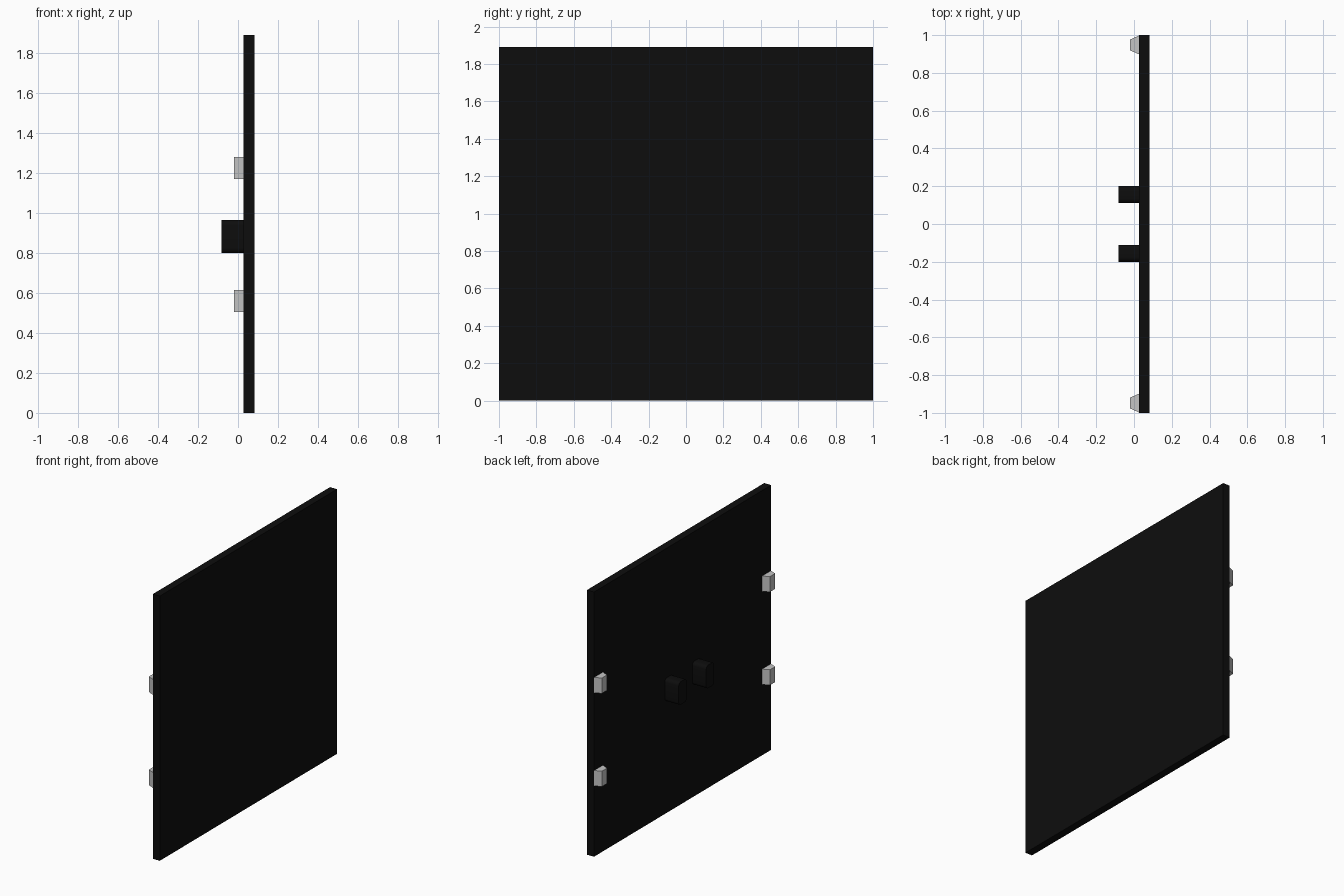
import bpy
import bmesh

cube = bpy.data.objects.get("Cube")
if cube:
    bpy.data.objects.remove(cube, do_unlink=True)


def material(name, colour):
    mat = bpy.data.materials.new(name)
    mat.use_nodes = True
    mat.diffuse_color = (*colour, 1)
    mat.node_tree.nodes["Principled BSDF"].inputs["Base Color"].default_value = (*colour, 1)
    return mat


black = material("black", (0.004, 0.004, 0.004))
grey = material("light_grey", (0.55, 0.55, 0.55))


def box(name, low, high, mat, taper=1.0):
    """Box between two corners; taper narrows the -x end in y."""
    bm = bmesh.new()
    bmesh.ops.create_cube(bm, size=1)
    for v in bm.verts:
        if v.co.x < 0:
            v.co.y *= taper
        for i in range(3):
            v.co[i] = (low[i] + high[i]) / 2 + v.co[i] * (high[i] - low[i])
    mesh = bpy.data.meshes.new(name)
    bm.to_mesh(mesh)
    bm.free()
    mesh.materials.append(mat)
    obj = bpy.data.objects.new(name, mesh)
    bpy.context.collection.objects.link(obj)
    return obj


# Upright square panel
FACE = 0.027
box("panel", (FACE, -1, 0), (0.082, 1, 1.89), black)

for side, label in ((1, "back"), (-1, "front")):
    # Tapered clips near the panel edges
    for z, level in ((0.505, "lower"), (1.17, "upper")):
        y = 0.948 * side
        box(f"{level}_{label}_clip", (-0.02, y - 0.05, z), (FACE, y + 0.05, z + 0.11), grey, 0.58)

    # Central lugs, rounded along their length
    y = 0.155 * side
    lug = box(f"{label}_lug", (-0.082, y - 0.045, 0.8), (FACE, y + 0.045, 0.965), black)
    bm = bmesh.new()
    bm.from_mesh(lug.data)
    long_edges = [e for e in bm.edges if abs(e.verts[0].co.x - e.verts[1].co.x) > 0.05]
    bmesh.ops.bevel(bm, geom=long_edges, offset=0.025, segments=4, profile=0.5, affect="EDGES")
    bm.to_mesh(lug.data)
    bm.free()
    bpy.ops.object.select_all(action="DESELECT")
    lug.select_set(True)
    bpy.context.view_layer.objects.active = lug
    bpy.ops.object.shade_smooth_by_angle()
